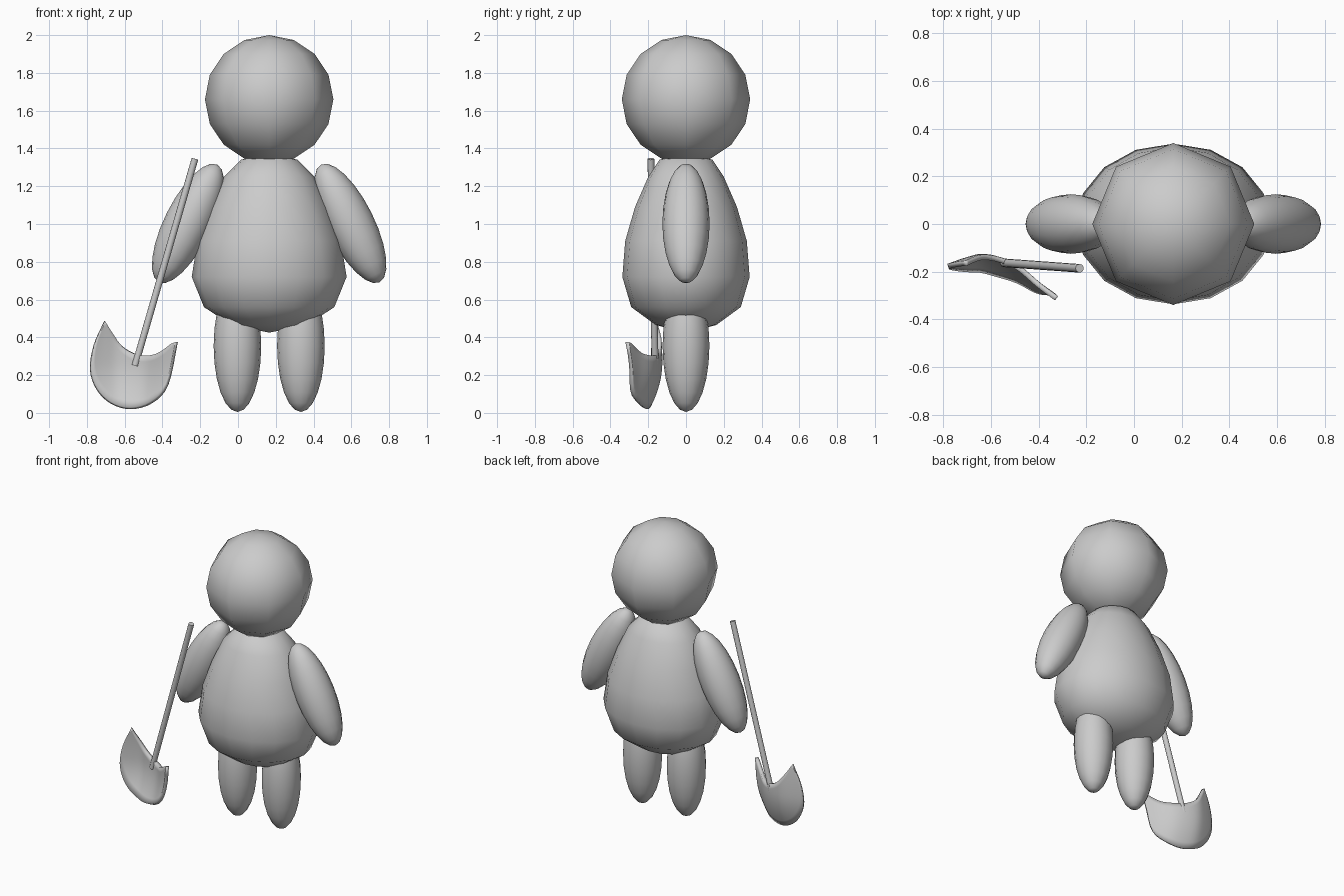
import bpy, bmesh, math
from mathutils import Vector, Matrix

if "Cube" in bpy.data.objects:
    bpy.data.objects.remove(bpy.data.objects["Cube"])

CX = 0.165  # middle of the figure

grey = bpy.data.materials.new("plain_grey")
grey.diffuse_color = (0.6, 0.6, 0.6, 1)
grey.use_nodes = True
grey.node_tree.nodes["Principled BSDF"].inputs["Base Color"].default_value = grey.diffuse_color


def finish(name, bm):
    bmesh.ops.recalc_face_normals(bm, faces=bm.faces)
    for f in bm.faces:
        f.smooth = True
    me = bpy.data.meshes.new(name)
    bm.to_mesh(me)
    bm.free()
    me.materials.append(grey)
    ob = bpy.data.objects.new(name, me)
    bpy.context.collection.objects.link(ob)
    return ob


def ellipsoid(name, loc, radii, segments, rings, tilt=0):
    bm = bmesh.new()
    m = (Matrix.Translation(loc) @ Matrix.Rotation(tilt, 4, 'Y')
         @ Matrix.Diagonal((*radii, 1)))
    bmesh.ops.create_uvsphere(bm, u_segments=segments, v_segments=rings,
                              radius=1, matrix=m)
    return finish(name, bm)


def smooth_path(pts, steps):
    """Catmull-Rom curve through the points."""
    p = [Vector(q) for q in pts]
    p = [2 * p[0] - p[1]] + p + [2 * p[-1] - p[-2]]
    out = []
    for i in range(1, len(p) - 2):
        a, b, c, d = p[i - 1:i + 3]
        for s in range(steps):
            t = s / steps
            out.append(0.5 * (2 * b + (c - a) * t + (2 * a - 5 * b + 4 * c - d) * t * t
                              + (3 * b - a - 3 * c + d) * t ** 3))
    return out + [p[-2]]


# head
ellipsoid("head", (CX, 0, 1.66), (0.34, 0.34, 0.34), 8, 8)

# egg-shaped body from stacked oval rings: height, half width, half depth
rings = [(1.34, .15, .14), (1.25, .24, .2), (1.09, .315, .27), (.91, .38, .322),
         (.72, .41, .337), (.56, .345, .29), (.465, .2, .16)]
N = 16
bm = bmesh.new()
loops = [[bm.verts.new((CX + rx * math.cos(2 * math.pi * i / N),
                        ry * math.sin(2 * math.pi * i / N), z)) for i in range(N)]
         for z, rx, ry in rings]
top, bottom = bm.verts.new((CX, 0, 1.38)), bm.verts.new((CX, 0, 0.425))
for i in range(N):
    j = (i + 1) % N
    bm.faces.new((top, loops[0][i], loops[0][j]))
    bm.faces.new((bottom, loops[-1][j], loops[-1][i]))
    for a, b in zip(loops, loops[1:]):
        bm.faces.new((a[i], b[i], b[j], a[j]))
finish("body", bm)

# arms and legs, mirrored about the middle of the figure
for side, label in ((-1, "right"), (1, "left")):
    ellipsoid(label + "_arm", (CX + side * 0.43, 0, 1.003), (0.125, 0.125, 0.348),
              16, 12, -side * math.radians(26.4))
    ellipsoid(label + "_leg", (CX + side * 0.168, 0, 0.355), (0.126, 0.124, 0.35), 16, 12)

# shovel handle
a, b = Vector((-0.228, -0.186, 1.345)), Vector((-0.545, -0.163, 0.25))
bm = bmesh.new()
bmesh.ops.create_cone(bm, cap_ends=True, segments=12, radius1=0.018, radius2=0.018,
                      depth=(a - b).length,
                      matrix=Matrix.Translation((a + b) / 2)
                      @ (a - b).to_track_quat('Z', 'Y').to_matrix().to_4x4())
handle = finish("shovel_handle", bm)
handle.data.set_sharp_from_angle(angle=math.radians(50))

# shovel blade: a curved sheet between its upper and lower outlines (x, z)
upper = [(-.705, .485), (-.665, .42), (-.61, .35), (-.545, .312), (-.49, .303),
         (-.43, .312), (-.385, .338), (-.35, .365), (-.325, .375)]
lower = [(-.705, .485), (-.76, .36), (-.78, .23), (-.745, .125), (-.67, .052),
         (-.57, .024), (-.46, .055), (-.375, .15), (-.325, .375)]
depth = smooth_path([(-.8, -.185), (-.7, -.15), (-.62, -.137), (-.5, -.175),
                     (-.4, -.255), (-.32, -.312)], 8)


def sheet_point(x, z):
    for p, q in zip(depth, depth[1:]):
        if x <= q.x:
            break
    y = p.y + (q.y - p.y) * (x - p.x) / (q.x - p.x)
    dip = 1.1 if z < 0.27 else 0.3
    return x, y - dip * (z - 0.27) ** 2, z


ROWS = 8
bm = bmesh.new()
cols = []
for u, l in zip(smooth_path(upper, 4), smooth_path(lower, 4)):
    cols.append([bm.verts.new(sheet_point(*u.lerp(l, r / ROWS))) for r in range(ROWS + 1)])
for c, d in zip(cols, cols[1:]):
    for r in range(ROWS):
        bm.faces.new((c[r], c[r + 1], d[r + 1], d[r]))
bmesh.ops.remove_doubles(bm, verts=bm.verts, dist=0.0005)
blade = finish("shovel_blade", bm)
mod = blade.modifiers.new("thickness", 'SOLIDIFY')
mod.thickness = 0.022
mod.offset = 0
